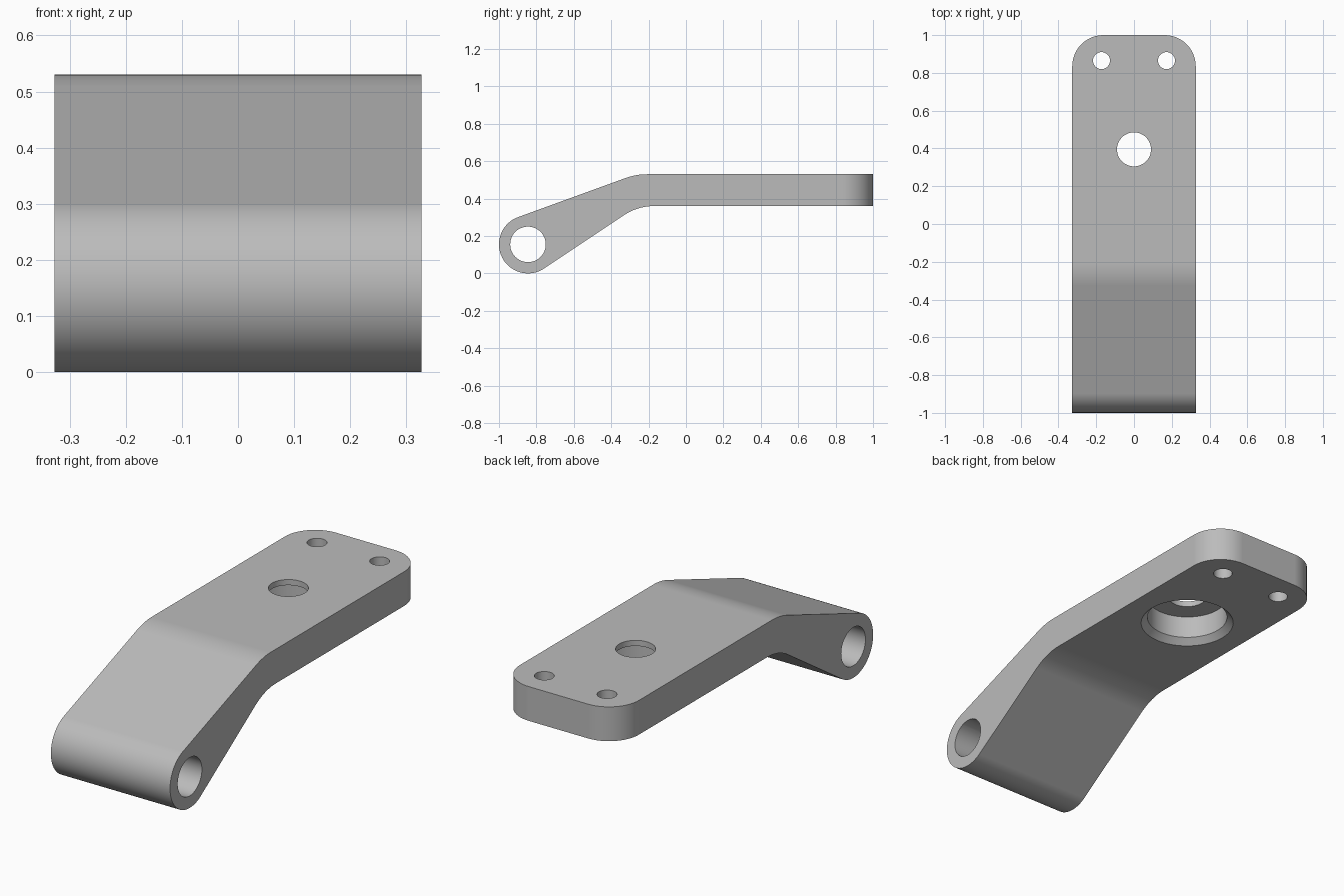
import bpy, bmesh, math
from mathutils import Vector, Matrix

cube = bpy.data.objects.get("Cube")
if cube:
    bpy.data.objects.remove(cube)

HALF_W = 0.327
TOP, UNDER = 0.53, 0.36
EYE, EYE_R = Vector((-0.845, 0.155)), 0.155

steel = bpy.data.materials.new("satin_grey")
steel.use_nodes = True
grey = (0.5, 0.5, 0.5, 1)
steel.diffuse_color = grey
steel.node_tree.nodes["Principled BSDF"].inputs["Base Color"].default_value = grey


def arc(center, r, a0, a1, n):
    """Points on an arc, angles in degrees."""
    angles = [math.radians(a0 + (a1 - a0) * i / n) for i in range(n + 1)]
    return [Vector((center[0] + r * math.cos(a), center[1] + r * math.sin(a))) for a in angles]


def make_object(name, bm):
    bmesh.ops.recalc_face_normals(bm, faces=bm.faces)
    mesh = bpy.data.meshes.new(name)
    bm.to_mesh(mesh)
    bm.free()
    mesh.materials.append(steel)
    obj = bpy.data.objects.new(name, mesh)
    bpy.context.collection.objects.link(obj)
    return obj


def prism(name, points, to_3d, direction):
    """Extrude a closed 2D outline along a direction."""
    bm = bmesh.new()
    face = bm.faces.new([bm.verts.new(to_3d(p)) for p in points])
    new = bmesh.ops.extrude_face_region(bm, geom=[face])["geom"]
    bmesh.ops.translate(bm, vec=direction, verts=[v for v in new if isinstance(v, bmesh.types.BMVert)])
    return make_object(name, bm)


def cylinder(name, r, depth, location, along_x=False, segments=48):
    bm = bmesh.new()
    turn = Matrix.Rotation(math.pi / 2, 4, "Y") if along_x else Matrix()
    bmesh.ops.create_cone(bm, cap_ends=True, segments=segments, radius1=r, radius2=r,
                          depth=depth, matrix=Matrix.Translation(location) @ turn)
    return make_object(name, bm)


def lathe(name, profile, location, segments=64):
    """Stacked rings of (radius, height), capped at both ends."""
    bm = bmesh.new()
    rings = [[bm.verts.new((p.x + location[0], p.y + location[1], z))
              for p in arc((0, 0), r, 0, 360, segments)[:-1]] for r, z in profile]
    for low, high in zip(rings, rings[1:]):
        for i in range(segments):
            j = (i + 1) % segments
            bm.faces.new((low[i], low[j], high[j], high[i]))
    bm.faces.new(rings[0])
    bm.faces.new(rings[-1])
    return make_object(name, bm)


# Side outline: round eye, two tapering edges, filleted bends, flat plate
up, low = 20, 33.7
top_r, low_r = 0.34, 0.29


def bend(slope, height, side):
    """Where the sloped edge tangent to the eye meets a level height."""
    a = math.radians(slope)
    start = EYE + side * EYE_R * Vector((-math.sin(a), math.cos(a)))
    return start.x + (height - start.y) / math.tan(a)


top_y = bend(up, TOP, 1) + top_r * math.tan(math.radians(up / 2))
low_y = bend(low, UNDER, -1) + low_r * math.tan(math.radians(low / 2))
outline = arc(EYE, EYE_R, 90 + up, 270 + low, 40)
outline += arc((low_y, UNDER - low_r), low_r, 90 + low, 90, 10)
outline += [Vector((1, UNDER)), Vector((1, TOP))]
outline += arc((top_y, TOP - top_r), top_r, 90, 90 + up, 10)
arm = prism("bracket_arm", outline, lambda p: (-HALF_W, p.x, p.y), (2 * HALF_W, 0, 0))

# Rounded corners at the back end of the plate
bm = bmesh.new()
bm.from_mesh(arm.data)
corners = [e for e in bm.edges if all(v.co.y > 0.99 for v in e.verts)
           and abs(e.verts[0].co.z - e.verts[1].co.z) > 0.1]
bmesh.ops.bevel(bm, geom=corners, offset=0.165, segments=14, profile=0.5, affect="EDGES")
bm.to_mesh(arm.data)
bm.free()

# Cutters: pivot bore, two bolt holes, stepped and chamfered recess
cutters = [cylinder("pivot_bore_cutter", 0.095, 1, (0, EYE.x, EYE.y), along_x=True)]
for side in (-1, 1):
    cutters.append(cylinder("bolt_hole_cutter", 0.045, 0.5, (side * 0.172, 0.865, 0.45), segments=32))
recess = [(0.25, UNDER - 0.03), (0.19, UNDER + 0.03), (0.19, TOP - 0.028),
          (0.09, TOP - 0.028), (0.09, TOP + 0.1)]
cutters.append(lathe("recess_cutter", recess, (0, 0.395)))
for cutter in cutters:
    cutter.hide_render = True
    mod = arm.modifiers.new(cutter.name, "BOOLEAN")
    mod.operation = "DIFFERENCE"
    mod.solver = "EXACT"
    mod.object = cutter

# Bake the cuts and discard the cutters
graph = bpy.context.evaluated_depsgraph_get()
cut_mesh = bpy.data.meshes.new_from_object(arm.evaluated_get(graph))
arm.modifiers.clear()
arm.data = cut_mesh
for cutter in cutters:
    bpy.data.objects.remove(cutter)

# Smooth curves with crisp rims
for obj in bpy.context.selected_objects:
    obj.select_set(False)
arm.select_set(True)
bpy.context.view_layer.objects.active = arm
bpy.ops.object.shade_smooth_by_angle(angle=math.radians(30))
weighted = arm.modifiers.new("flat_face_normals", "WEIGHTED_NORMAL")
weighted.keep_sharp = True
